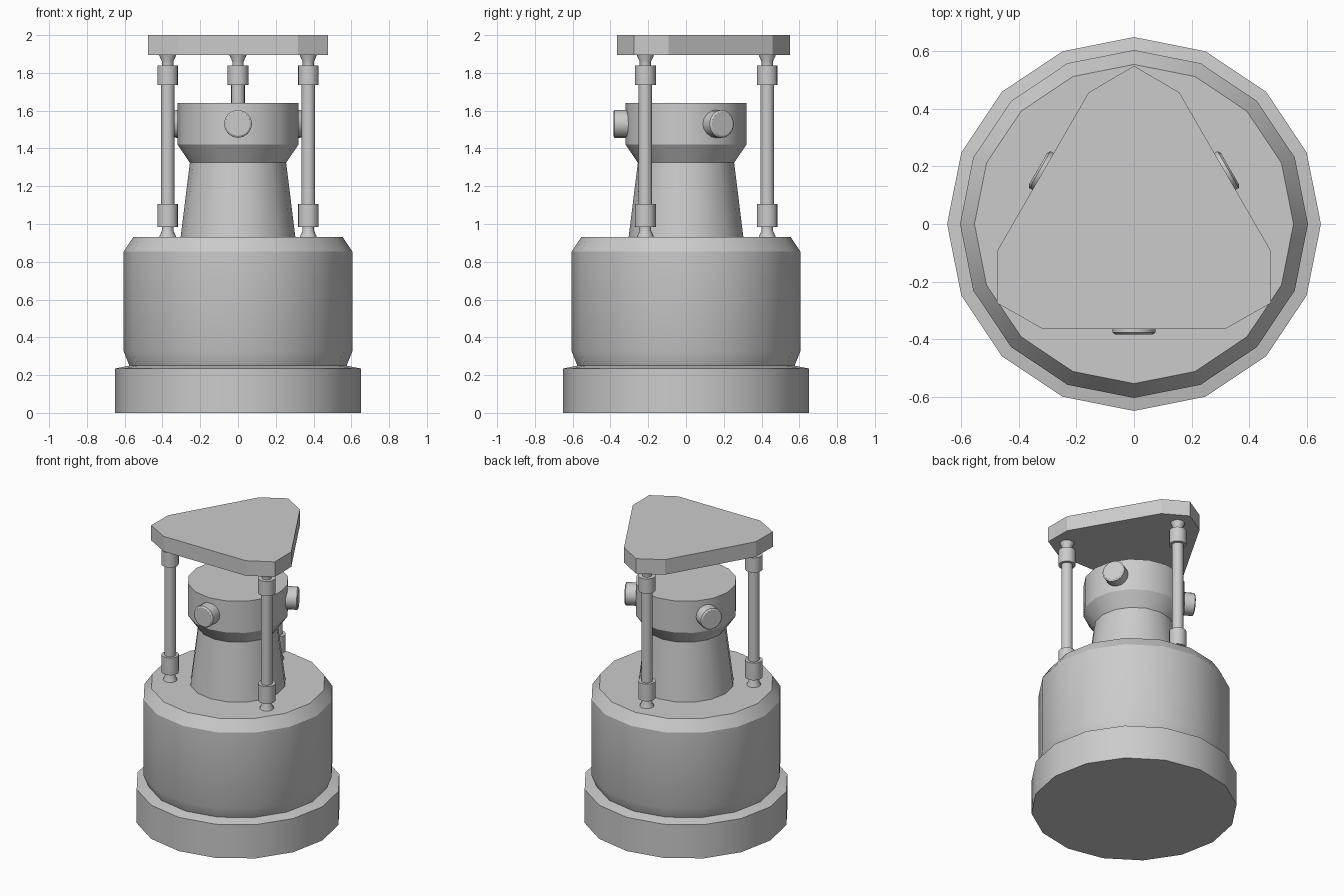
import bpy, bmesh
from math import sin, cos, pi, radians
from mathutils import Matrix

if "Cube" in bpy.data.objects:
    bpy.data.objects.remove(bpy.data.objects["Cube"])


def finish(name, bm, matrix=None):
    bmesh.ops.recalc_face_normals(bm, faces=bm.faces)
    me = bpy.data.meshes.new(name)
    bm.to_mesh(me)
    bm.free()
    me.shade_smooth()
    me.set_sharp_from_angle(angle=radians(28))
    ob = bpy.data.objects.new(name, me)
    bpy.context.collection.objects.link(ob)
    if matrix:
        ob.matrix_world = matrix
    return ob


def lathe(name, profile, sides=16, matrix=None):
    """Spin (radius, z) points around z and cap both ends."""
    bm = bmesh.new()
    rings = [[bm.verts.new((r * cos(2 * pi * i / sides), r * sin(2 * pi * i / sides), z))
              for i in range(sides)] for r, z in profile]
    for a, b in zip(rings, rings[1:]):
        for i in range(sides):
            j = (i + 1) % sides
            bm.faces.new((a[i], a[j], b[j], b[i]))
    bm.faces.new(rings[0])
    bm.faces.new(rings[-1])
    return finish(name, bm, matrix)


# Base plinth and drum body
lathe("base_and_drum", [(0.65, 0), (0.65, 0.235), (0.575, 0.25), (0.605, 0.325),
                        (0.605, 0.855), (0.555, 0.93)])

# Tapered neck with wider head
lathe("neck_and_head", [(0.305, 0.92), (0.255, 1.325), (0.32, 1.42), (0.32, 1.64)])

# Three posts with collars and flared ends
post = [(0.046, 0.925), (0.044, 0.935), (0.03, 0.965), (0.03, 0.985),
        (0.055, 0.985), (0.055, 1.105), (0.036, 1.105), (0.036, 1.735),
        (0.055, 1.735), (0.055, 1.838), (0.03, 1.838), (0.03, 1.86),
        (0.044, 1.89), (0.046, 1.9)]
for k, deg in enumerate((90, 210, 330)):
    a = radians(deg)
    lathe(f"post_{k + 1}", post, 16,
          Matrix.Translation((0.43 * cos(a), 0.43 * sin(a), 0)))

# Three round knobs around the head
for k, deg in enumerate((30, 150, 270)):
    m = (Matrix.Translation((0, 0, 1.53)) @ Matrix.Rotation(radians(deg), 4, 'Z')
         @ Matrix.Rotation(pi / 2, 4, 'Y'))
    lathe(f"knob_{k + 1}", [(0.074, 0.29), (0.074, 0.378), (0.064, 0.385)], 16, m)

# Triangular top plate with pointed, clipped corners
bm = bmesh.new()
outline = []
for deg in (90, 210, 330):
    for off, r in ((-19.1, 0.4835), (0, 0.55), (19.1, 0.4835)):
        a = radians(deg + off)
        outline.append(bm.verts.new((r * cos(a), r * sin(a), 1.895)))
face = bm.faces.new(outline)
top = bmesh.ops.extrude_face_region(bm, geom=[face], use_keep_orig=True)
bmesh.ops.translate(bm, vec=(0, 0, 0.105),
                    verts=[v for v in top["geom"] if isinstance(v, bmesh.types.BMVert)])
finish("top_plate", bm)
